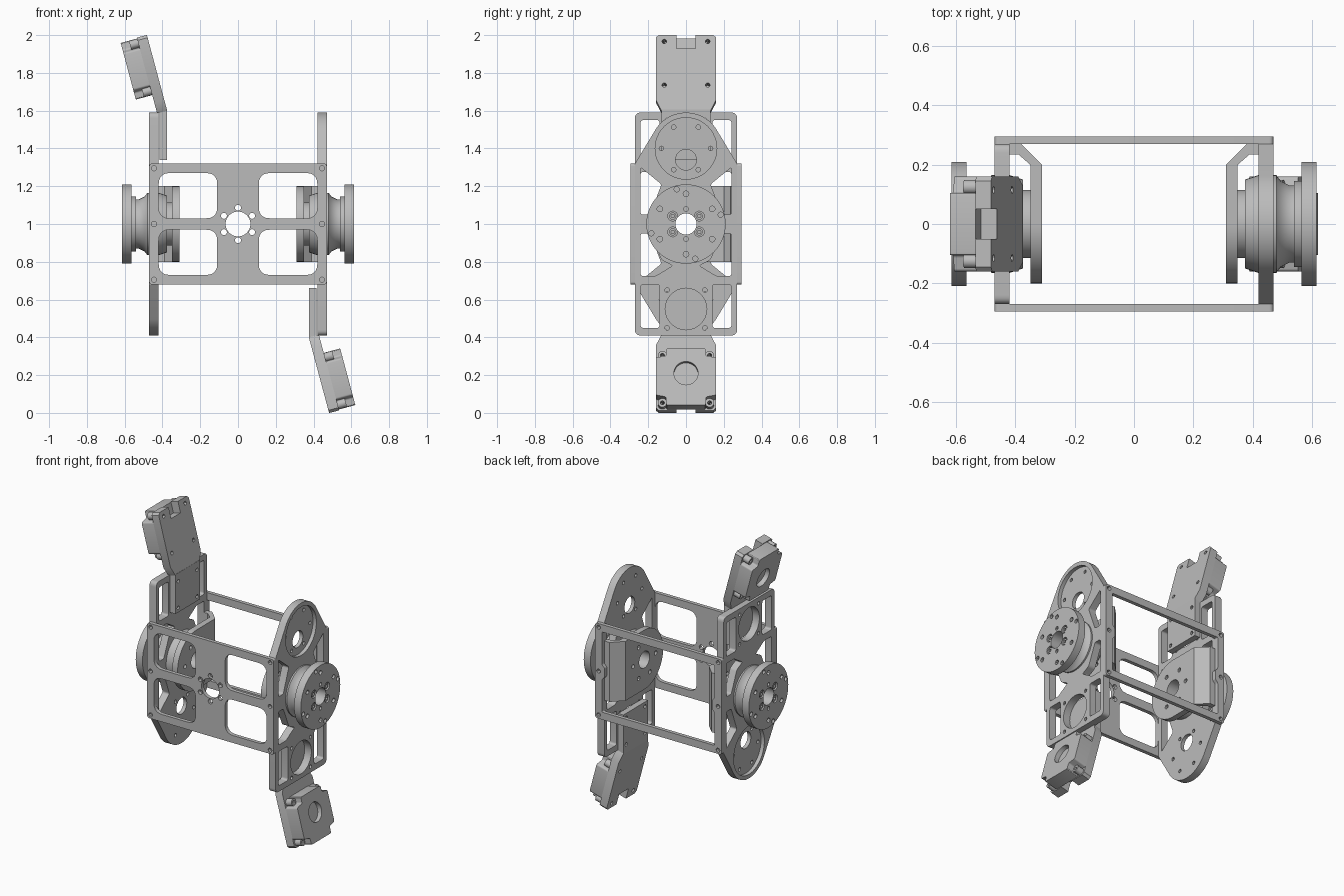
import bpy, bmesh
from math import sin, cos, pi, radians
from mathutils import Matrix, Vector

cube = bpy.data.objects.get("Cube")
if cube:
    bpy.data.objects.remove(cube, do_unlink=True)

metal = bpy.data.materials.new("satin grey")
metal.use_nodes = True
GREY = (0.5, 0.5, 0.5, 1)
metal.diffuse_color = GREY
metal.node_tree.nodes["Principled BSDF"].inputs["Base Color"].default_value = GREY
parts = []


def add_object(name, mesh):
    if not mesh.materials:
        mesh.materials.append(metal)
    ob = bpy.data.objects.new(name, mesh)
    bpy.context.collection.objects.link(ob)
    parts.append(ob)
    return ob


def axes(a, b, c, origin=(0, 0, 0)):
    m = Matrix((a, b, c)).transposed().to_4x4()
    m.translation = origin
    return m


SIDE = axes((0, 1, 0), (0, 0, 1), (1, 0, 0))
FRONT = axes((1, 0, 0), (0, 0, 1), (0, -1, 0))
FLAT = Matrix()


def circle(a, b, r, n=32):
    return [(a + r * cos(2 * pi * i / n), b + r * sin(2 * pi * i / n)) for i in range(n)]


def ring(b, radius, r, count, start=0):
    """Small round holes spaced around a centre on the middle line."""
    return [circle(radius * cos(start + 2 * pi * i / count),
                   b + radius * sin(start + 2 * pi * i / count), r, 12) for i in range(count)]


def rounded(points, r, n=5):
    out = []
    pts = [Vector(p) for p in points]
    for i, v in enumerate(pts):
        p = v + (pts[i - 1] - v).normalized() * r
        q = v + (pts[(i + 1) % len(pts)] - v).normalized() * r
        for k in range(n + 1):
            t = k / n
            out.append((p * (1 - t) + v * t) * (1 - t) + (v * (1 - t) + q * t) * t)
    return out


def box(a0, a1, b0, b1):
    return [(a0, b0), (a1, b0), (a1, b1), (a0, b1)]


def both(points):
    """A shape and its reflection across the middle line."""
    return [points, [(-p[0], p[1]) for p in reversed(points)]]


def plate(name, outline, holes, lo, hi, frame):
    """Flat part with cut openings, spanning lo..hi along the frame's third axis."""
    cu = bpy.data.curves.new(name, 'CURVE')
    cu.dimensions, cu.fill_mode, cu.extrude = '2D', 'BOTH', (hi - lo) / 2
    for loop in [outline] + holes:
        sp = cu.splines.new('POLY')
        sp.points.add(len(loop) - 1)
        for pt, p in zip(sp.points, loop):
            pt.co = (p[0], p[1], 0, 1)
        sp.use_cyclic_u = True
    tmp = bpy.data.objects.new(name, cu)
    bpy.context.collection.objects.link(tmp)
    bpy.context.view_layer.update()
    mesh = bpy.data.meshes.new_from_object(
        tmp.evaluated_get(bpy.context.evaluated_depsgraph_get()))
    bpy.data.objects.remove(tmp, do_unlink=True)
    mesh.transform(frame @ Matrix.Translation((0, 0, (lo + hi) / 2)))
    bm = bmesh.new()
    bm.from_mesh(mesh)
    bmesh.ops.remove_doubles(bm, verts=bm.verts, dist=1e-5)
    bmesh.ops.recalc_face_normals(bm, faces=bm.faces)
    bm.to_mesh(mesh)
    bm.free()
    return add_object(name, mesh)


def lathe(name, profile):
    """Closed (x, radius) profile turned around the joint axis at z = 1."""
    bm = bmesh.new()
    vs = [bm.verts.new((x, 0, 1 + r)) for x, r in profile]
    es = [bm.edges.new((v, vs[i - 1])) for i, v in enumerate(vs)]
    bmesh.ops.spin(bm, geom=vs + es, cent=(0, 0, 1), axis=(1, 0, 0), angle=2 * pi,
                   steps=48, use_duplicate=False)
    bmesh.ops.remove_doubles(bm, verts=bm.verts, dist=1e-5)
    bmesh.ops.recalc_face_normals(bm, faces=bm.faces)
    mesh = bpy.data.meshes.new(name)
    bm.to_mesh(mesh)
    bm.free()
    return add_object(name, mesh)


# Front and back plates
panel = rounded(box(-0.47, 0.47, 0.68, 1.32), 0.015)
screws = [circle(s * 0.445, z, 0.014, 12) for s in (-1, 1) for z in (0.705, 1, 1.295)]
windows = []
for z in (0.73, 1.03):
    windows += both(rounded(box(0.11, 0.42, z, z + 0.24), 0.06))
plate("front_plate", panel, windows + screws + [circle(0, 1, 0.066)]
      + ring(1, 0.086, 0.016, 6, pi / 6), 0.27, 0.295, FRONT)
tabbed = [(-0.42, 0.73), (0.42, 0.73), (0.42, 0.95), (0.4, 0.97), (0.4, 1.03), (0.42, 1.05),
          (0.42, 1.27), (-0.42, 1.27), (-0.42, 1.05), (-0.4, 1.03), (-0.4, 0.97), (-0.42, 0.95)]
plate("back_plate", panel, [rounded(tabbed, 0.008)] + screws, -0.295, -0.27, FRONT)

# Everything below is built on one side, then turned over for the other
first_side = len(parts)

# Side plate: rounded end with a shallow round pocket, square framed end
arc = [(0.19 * cos(radians(a)), 1.4 + 0.19 * sin(radians(a))) for a in range(31, 150, 4)]
foot = rounded(box(-0.27, 0.27, 0.41, 0.6), 0.03)
outline = foot[:12] + [(0.27, 1.32)] + arc + [(-0.27, 1.32)]
openings = [circle(0, 1, 0.1), circle(0, 0.55, 0.11)]
openings += both(rounded(box(0.14, 0.24, 0.45, 0.68), 0.015))
openings += both(rounded([(0.19, 1.05), (0.24, 1.05), (0.24, 1.3), (0.13, 1.21)], 0.012))
openings += both(rounded([(0.19, 0.95), (0.13, 0.81), (0.07, 0.78), (0.16, 0.725),
                          (0.24, 0.725), (0.24, 0.95)], 0.012))
openings += [circle(s * 0.1, z, 0.012, 12) for s in (-1, 1) for z in (0.45, 0.65)]
pocket_holes = [circle(0, 1.34, 0.055)] + ring(1.4, 0.13, 0.012, 6)
plate("side_plate_inner", outline, openings + pocket_holes, 0.42, 0.445, SIDE)
plate("side_plate_outer", outline, openings + [circle(0, 1.4, 0.163, 48)], 0.445, 0.47, SIDE)

# Joint bearing and flange
lathe("joint_bearing", [(0.35, 0.056), (0.35, 0.115), (0.375, 0.115), (0.375, 0.15),
                        (0.42, 0.165), (0.48, 0.165), (0.495, 0.145), (0.525, 0.13),
                        (0.54, 0.13), (0.54, 0.145), (0.567, 0.145), (0.567, 0.056)])

# Output disc with counterbored screws
hub = circle(0, 1, 0.056)
rim = circle(0, 1, 0.21, 64)
sockets = [circle(a, 1 + b, 0.026, 16) for a in (-0.07, 0.07) for b in (-0.042, 0.042)]
plate("output_disc_back", rim, [hub], 0.565, 0.595, SIDE)
plate("output_disc_face", rim, [hub] + sockets + ring(1, 0.16, 0.015, 6, pi / 6)
      + ring(1, 0.19, 0.014, 4, radians(15)) + ring(1, 0.08, 0.013, 2, pi / 2),
      0.595, 0.615, SIDE)
for i, (a, b) in enumerate((a, b) for a in (-0.07, 0.07) for b in (-0.042, 0.042)):
    plate(f"disc_screw_{i + 1}", circle(a, 1 + b, 0.019, 16),
          [circle(a, 1 + b, 0.01, 6)], 0.594, 0.61, SIDE)

# Inner support: round-fronted cheek with an angled mounting tab at the back
cheek = [(0.2 * cos(radians(a)), 1 + 0.2 * sin(radians(a))) for a in range(90, 271, 6)]
plate("support_cheek", cheek + [(0.2, 0.8), (0.2, 1.2)],
      [circle(0, 1, 0.056)] + ring(1, 0.12, 0.014, 6), 0.31, 0.35, SIDE)
plate("support_tab", [(0.31, 0.2), (0.35, 0.2), (0.39, 0.235), (0.42, 0.235),
                      (0.42, 0.27), (0.38, 0.27)], [], 0.8, 1.2, FLAT)

# Motor bracket: upright strip that bends outward
plate("bracket_strip", box(-0.13, 0.13, 0.395, 0.66),
      [circle(s * 0.1, z, 0.012, 12) for s in (-1, 1) for z in (0.45, 0.63)],
      0.375, 0.415, SIDE)
t = radians(15)
TILT = axes((0, 1, 0), (-sin(t), 0, cos(t)), (cos(t), 0, sin(t)), (0.375, 0, 0.4))
base = [(-0.13, 0), (-0.16, -0.06), (-0.16, -0.4), (-0.145, -0.415), (-0.05, -0.415),
        (-0.05, -0.34), (0.05, -0.34), (0.05, -0.415), (0.145, -0.415), (0.16, -0.4),
        (0.16, -0.06), (0.13, 0)]
plate("motor_base", base, [circle(s * 0.115, u, 0.012, 12) for s in (-1, 1)
                           for u in (-0.14, -0.38)], 0, 0.055, TILT)

# Motor body with notched corners and a round recess
half = [(0.105, -0.41), (0.105, -0.365), (0.16, -0.355), (0.16, -0.15), (0.105, -0.14),
        (0.105, -0.1)]
body = half + [(-a, u) for a, u in reversed(half)]
plate("motor_body", rounded(body, 0.01, 3), [], 0.055, 0.115, TILT)
plate("motor_cap", rounded(body, 0.01, 3), [circle(0, -0.235, 0.064)], 0.115, 0.145, TILT)
for i, (s, u) in enumerate((s, u) for s in (-1, 1) for u in (-0.125, -0.385)):
    plate(f"motor_lug_{i + 1}", circle(s * 0.125, u, 0.024, 16),
          [circle(s * 0.125, u, 0.011, 12)], 0.05, 0.1, TILT)

# Opposite side: half turn about the front-to-back axis through the centre
turn = (Matrix.Translation((0, 0, 1)) @ Matrix.Rotation(pi, 4, 'Y')
        @ Matrix.Translation((0, 0, -1)))
for ob in parts[first_side:]:
    name = ob.name
    mesh = ob.data.copy()
    mesh.transform(turn)
    ob.name = "left_" + name
    add_object("right_" + name, mesh)

bpy.ops.object.select_all(action='DESELECT')
for ob in parts:
    ob.select_set(True)
bpy.context.view_layer.objects.active = parts[0]
bpy.ops.object.shade_smooth_by_angle(angle=radians(30))
